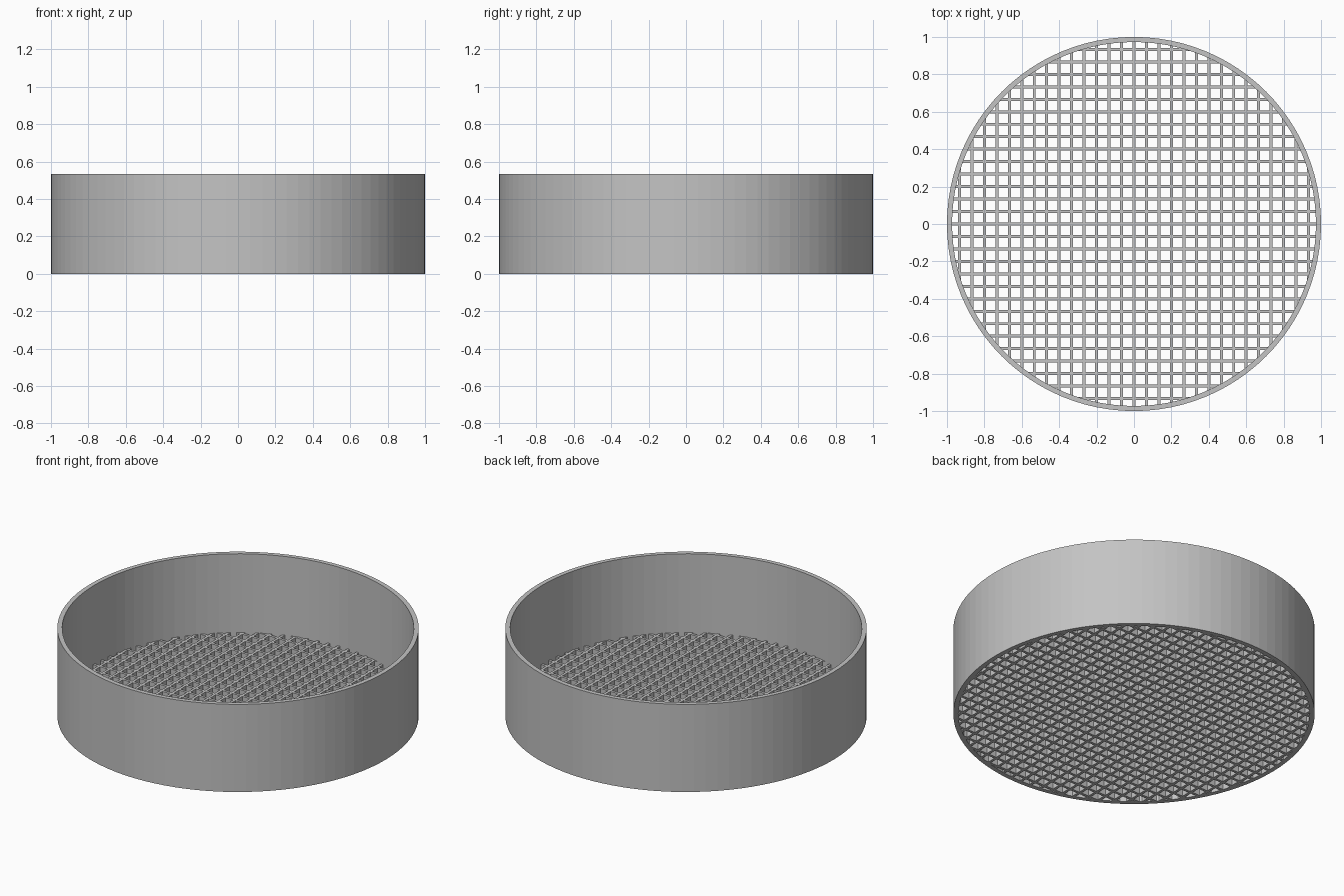
import bpy, bmesh
from math import sqrt, sin, cos, tau
from mathutils import Matrix, Vector

cube = bpy.data.objects.get("Cube")
if cube:
    bpy.data.objects.remove(cube, do_unlink=True)

OUTER, INNER, HEIGHT = 1.0, 0.973, 0.535
SEGMENTS = 96
PITCH, BAR_WIDTH, BAR_DEPTH = 1 / 15, 0.016, 0.054

grey = bpy.data.materials.new("plain grey")
grey.use_nodes = True
grey.diffuse_color = (0.55, 0.55, 0.55, 1)
grey.node_tree.nodes["Principled BSDF"].inputs["Base Color"].default_value = grey.diffuse_color


def finish(name, bm):
    bmesh.ops.recalc_face_normals(bm, faces=bm.faces)
    mesh = bpy.data.meshes.new(name)
    bm.to_mesh(mesh)
    bm.free()
    mesh.materials.append(grey)
    obj = bpy.data.objects.new(name, mesh)
    bpy.context.collection.objects.link(obj)
    return obj


# Thin round wall, a rectangular section swept around the axis
bm = bmesh.new()
section = [(OUTER, 0), (OUTER, HEIGHT), (INNER, HEIGHT), (INNER, 0)]
rings = []
for i in range(SEGMENTS):
    a = tau * i / SEGMENTS
    rings.append([bm.verts.new((r * cos(a), r * sin(a), z)) for r, z in section])
for i, ring in enumerate(rings):
    following = rings[(i + 1) % SEGMENTS]
    for j in range(4):
        k = (j + 1) % 4
        bm.faces.new((ring[j], following[j], following[k], ring[k]))
finish("round_wall", bm)


# Parallel bars, each ending inside the wall
def bars(name, along_x):
    bm = bmesh.new()
    for i in range(-14, 15):
        offset = i * PITCH
        length = 2 * sqrt((OUTER - 0.003) ** 2 - (abs(offset) + BAR_WIDTH / 2) ** 2)
        size, place = (BAR_WIDTH, length, BAR_DEPTH), (offset, 0, BAR_DEPTH / 2)
        if along_x:
            size, place = (length, BAR_WIDTH, BAR_DEPTH), (0, offset, BAR_DEPTH / 2)
        matrix = Matrix.Translation(place) @ Matrix.Diagonal(Vector(size).to_4d())
        bmesh.ops.create_cube(bm, size=1, matrix=matrix)
    finish(name, bm)


bars("mesh_bars_across", True)
bars("mesh_bars_lengthwise", False)
